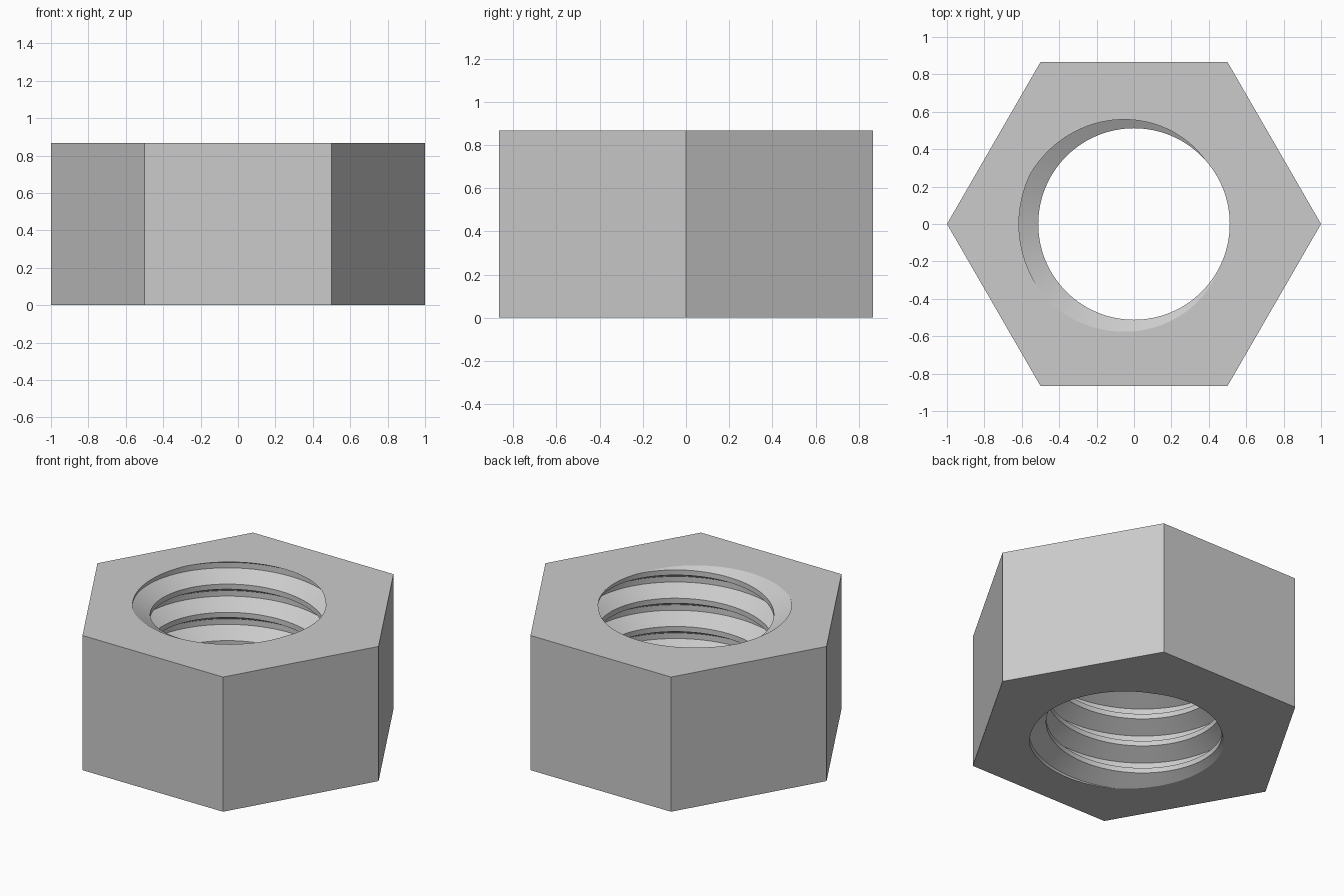
import bpy, bmesh
from math import sin, cos, radians, tau

default = bpy.data.objects.get("Cube")
if default:
    bpy.data.objects.remove(default, do_unlink=True)

HEIGHT = 0.866
PITCH = 0.1818
ROOT, CREST = 0.615, 0.512       # groove and hole radii
STEPS = 96                       # segments per turn
TURNS = 8
START = radians(225)             # where the groove floor meets the top face

# One pitch of the thread: (fraction of pitch, radius)
PROFILE = [(0, ROOT), (0.197, ROOT), (0.508, CREST), (0.689, CREST), (1, ROOT)]

bm = bmesh.new()

# Right-handed helical thread wall, longer than the nut at both ends
rows = []
for i in range(STEPS * TURNS + 1):
    turn = i / STEPS
    a = START + turn * tau
    z = HEIGHT + (turn - TURNS + 1) * PITCH
    rows.append([bm.verts.new((r * cos(a), r * sin(a), z + f * PITCH))
                 for f, r in PROFILE])
for p, q in zip(rows, rows[1:]):
    for j in range(len(PROFILE) - 1):
        bm.faces.new((p[j], p[j + 1], q[j + 1], q[j]))
bmesh.ops.remove_doubles(bm, verts=bm.verts, dist=1e-5)

# Trim the thread flush with the two end faces
for z, direction in ((0, -1), (HEIGHT, 1)):
    bmesh.ops.bisect_plane(bm, geom=bm.verts[:] + bm.edges[:] + bm.faces[:],
                           plane_co=(0, 0, z), plane_no=(0, 0, direction),
                           clear_outer=True)
bmesh.ops.remove_doubles(bm, verts=bm.verts, dist=1e-5)

# Hexagonal end faces, each with the thread outline as its hole
rims = []
for z in (0, HEIGHT):
    hole = [e for e in bm.edges if e.is_boundary
            and all(abs(v.co.z - z) < 1e-4 for v in e.verts)]
    rim = [bm.verts.new((cos(k * tau / 6), sin(k * tau / 6), z)) for k in range(6)]
    outline = [bm.edges.new((rim[k - 1], rim[k])) for k in range(6)]
    bmesh.ops.triangle_fill(bm, edges=hole + outline, use_beauty=True,
                            normal=(0, 0, 1 if z else -1))
    rims.append(rim)

# Six flat sides
low, high = rims
for k in range(6):
    bm.faces.new((low[k - 1], low[k], high[k], high[k - 1]))
bmesh.ops.recalc_face_normals(bm, faces=bm.faces)

mesh = bpy.data.meshes.new("hex_nut")
bm.to_mesh(mesh)
bm.free()
nut = bpy.data.objects.new("hex_nut", mesh)
bpy.context.collection.objects.link(nut)

# Plain grey metal
grey = bpy.data.materials.new("light_grey")
grey.use_nodes = True
colour = (0.6, 0.6, 0.6, 1)
grey.diffuse_color = colour
grey.node_tree.nodes["Principled BSDF"].inputs["Base Color"].default_value = colour
mesh.materials.append(grey)

# Smooth thread with crisp edges
bpy.ops.object.select_all(action='DESELECT')
nut.select_set(True)
bpy.context.view_layer.objects.active = nut
bpy.ops.object.shade_smooth_by_angle(angle=radians(18))
